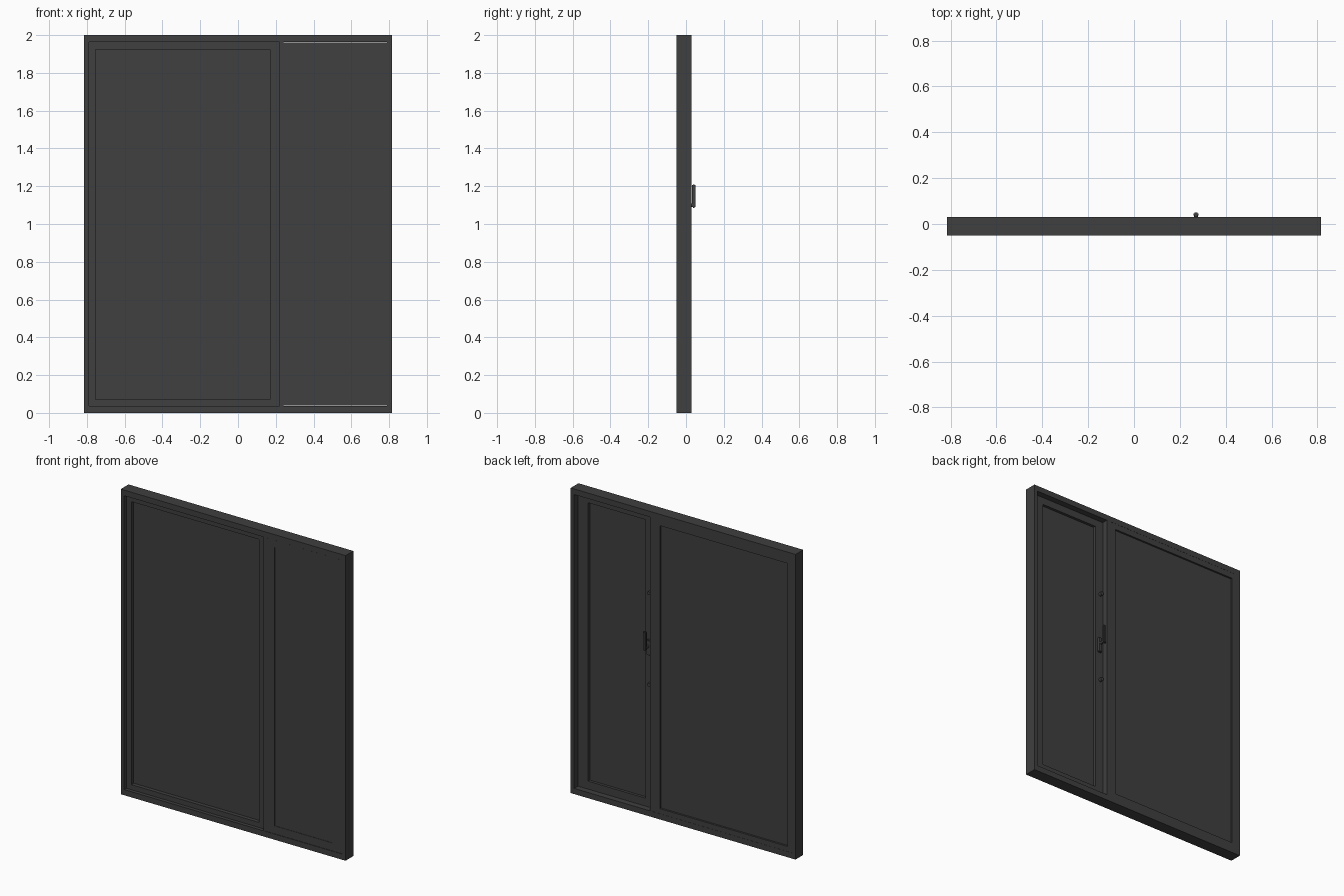
import bpy, bmesh, math
from mathutils import Matrix, Vector

if "Cube" in bpy.data.objects:
    bpy.data.objects.remove(bpy.data.objects["Cube"])

charcoal = bpy.data.materials.new("charcoal")
charcoal.diffuse_color = (0.05, 0.05, 0.05, 1)
charcoal.use_nodes = True
charcoal.node_tree.nodes["Principled BSDF"].inputs["Base Color"].default_value = charcoal.diffuse_color


def finish(name, bm):
    bmesh.ops.recalc_face_normals(bm, faces=bm.faces)
    me = bpy.data.meshes.new(name)
    bm.to_mesh(me)
    bm.free()
    me.materials.append(charcoal)
    ob = bpy.data.objects.new(name, me)
    bpy.context.collection.objects.link(ob)
    return ob


def box(name, x, y, z, bevel=0):
    bm = bmesh.new()
    bmesh.ops.create_cube(bm, size=1)
    for v in bm.verts:
        v.co = Vector([r[0] if c < 0 else r[1] for c, r in zip(v.co, (x, y, z))])
    if bevel:
        bmesh.ops.bevel(bm, geom=bm.edges[:], offset=bevel, segments=2, affect='EDGES')
    return finish(name, bm)


def ring(name, outer, inner, y):
    """Rectangular frame; outer and inner are (x0, x1, z0, z1)."""
    bm = bmesh.new()
    loops = []
    for (x0, x1, z0, z1), d in ((outer, y[0]), (inner, y[0]), (inner, y[1]), (outer, y[1])):
        loops.append([bm.verts.new((x, d, z)) for x, z in
                      ((x0, z0), (x1, z0), (x1, z1), (x0, z1))])
    for k in range(4):
        a, b = loops[k], loops[(k + 1) % 4]
        for i in range(4):
            j = (i + 1) % 4
            bm.faces.new((a[i], a[j], b[j], b[i]))
    return finish(name, bm)


def disc(name, x, y, z, radius):
    """Short round part lying along y."""
    bm = bmesh.new()
    bmesh.ops.create_cone(bm, cap_ends=True, segments=16, radius1=radius, radius2=radius,
                          depth=y[1] - y[0],
                          matrix=Matrix.Translation((x, sum(y) / 2, z))
                          @ Matrix.Rotation(math.pi / 2, 4, 'X'))
    return finish(name, bm)


# outer frame and the post between the two lights
ring("outer_frame", (-0.815, 0.815, 0, 2), (-0.79, 0.79, 0.037, 1.963), (-0.05, 0.03))
box("mullion", (0.22, 0.24), (-0.049, 0.03), (0.037, 1.963))

# fixed light on the left: stepped bead and glass
fixed_hole = (-0.755, 0.17, 0.07, 1.925)
ring("fixed_bead", (-0.79, 0.22, 0.037, 1.963), fixed_hole, (-0.027, 0.029))
box("fixed_glass", (-0.755, 0.17), (-0.002, 0.017), (0.07, 1.925))

# opening sash on the right, nearly flush at the front and recessed at the back
sash_hole = (0.30, 0.715, 0.09, 1.915)
ring("sash", (0.232, 0.789, 0.038, 1.962), sash_hole, (-0.0485, -0.008))
box("sash_glass", (0.30, 0.715), (-0.046, -0.026), (0.09, 1.915))

# handle: plate, pivot and upright lever
box("handle_plate", (0.257, 0.283), (-0.01, 0.008), (1.04, 1.14), 0.003)
disc("handle_pivot", 0.27, (0.0, 0.042), 1.10, 0.009)
box("handle_lever", (0.259, 0.281), (0.032, 0.05), (1.085, 1.21), 0.004)

# locking studs above and below the handle
for side, z in (("upper", 1.45), ("lower", 0.85)):
    disc(side + "_lock_stud", 0.262, (-0.01, 0.012), z, 0.012)

for ob in bpy.data.objects:
    if ob.name.startswith("handle") or ob.name.endswith("stud"):
        bpy.context.view_layer.objects.active = ob
        bpy.ops.object.select_all(action='DESELECT')
        ob.select_set(True)
        bpy.ops.object.shade_smooth_by_angle()
